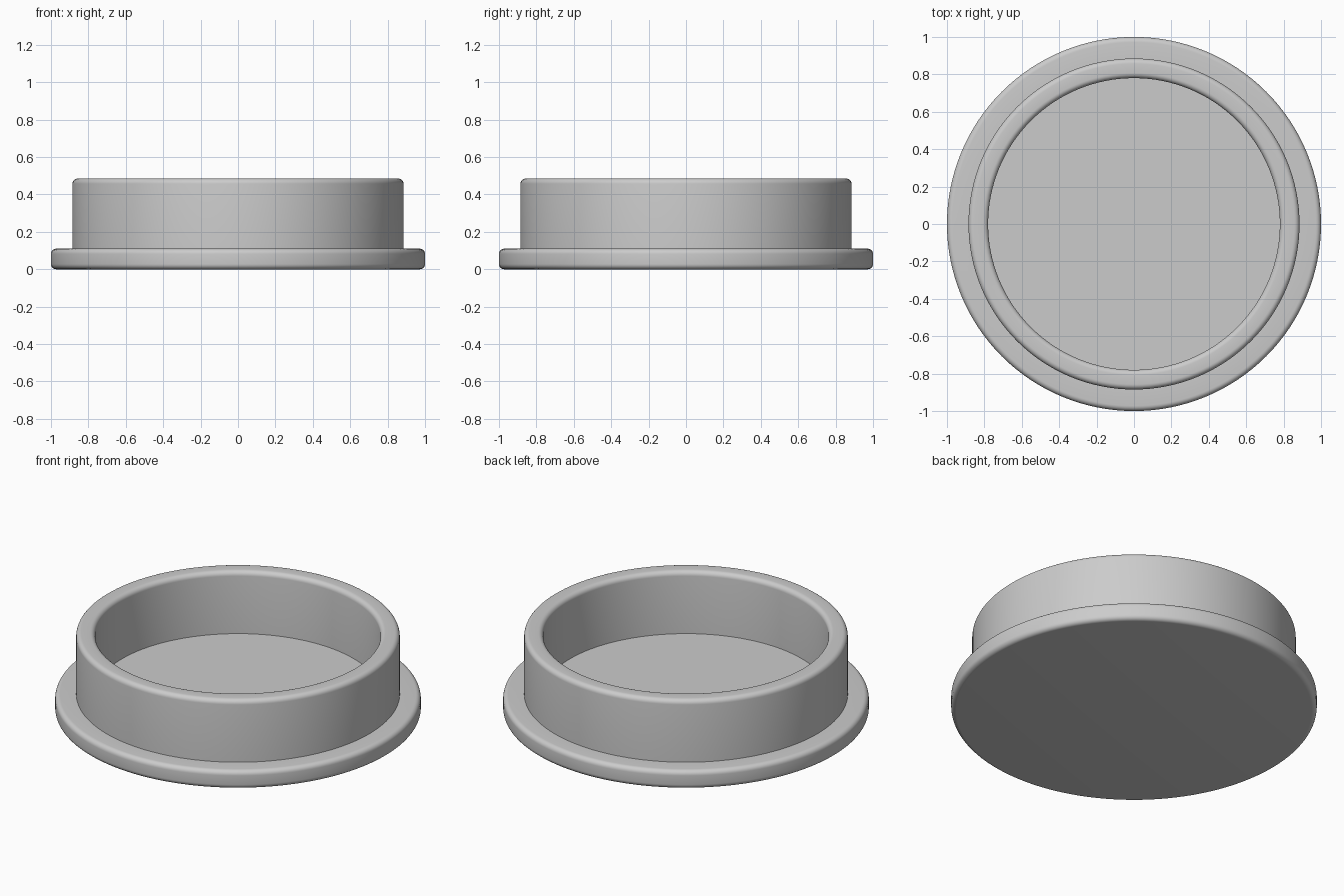
import bpy
import bmesh
import math

if "Cube" in bpy.data.objects:
    bpy.data.objects.remove(bpy.data.objects["Cube"])

SEGMENTS = 128
ROUND = 0.028

grey = bpy.data.materials.new("plain_grey")
grey.use_nodes = True
colour = (0.6, 0.6, 0.6, 1)
grey.diffuse_color = colour
grey.node_tree.nodes["Principled BSDF"].inputs["Base Color"].default_value = colour


def fillet(cx, cz, start, steps=6):
    """Quarter arc running anticlockwise from the start angle in degrees."""
    angles = [math.radians(start + 90 * i / steps) for i in range(steps + 1)]
    return [(cx + ROUND * math.cos(a), cz + ROUND * math.sin(a)) for a in angles]


def lathe(name, profile):
    """Turn a radius/height profile around z, capping the open ends."""
    bm = bmesh.new()
    rings = []
    for r, z in profile:
        rings.append([bm.verts.new((r * math.cos(t), r * math.sin(t), z))
                      for t in (2 * math.pi * i / SEGMENTS for i in range(SEGMENTS))])
    for low, high in zip(rings, rings[1:]):
        for i in range(SEGMENTS):
            j = (i + 1) % SEGMENTS
            bm.faces.new((low[i], low[j], high[j], high[i]))
    bm.faces.new(rings[0][::-1])
    bm.faces.new(rings[-1])
    bmesh.ops.recalc_face_normals(bm, faces=bm.faces)
    mesh = bpy.data.meshes.new(name)
    bm.to_mesh(mesh)
    bm.free()
    mesh.materials.append(grey)
    obj = bpy.data.objects.new(name, mesh)
    bpy.context.collection.objects.link(obj)
    bpy.ops.object.select_all(action="DESELECT")
    obj.select_set(True)
    bpy.context.view_layer.objects.active = obj
    bpy.ops.object.shade_smooth_by_angle(angle=math.radians(30))
    return obj


flange_r, flange_top = 1.0, 0.11
wall_out, wall_in, wall_top = 0.885, 0.78, 0.485

# Flanged cup in one piece: rounded flange, upright wall, then the inner floor
profile = fillet(flange_r - ROUND, ROUND, -90)
profile += fillet(flange_r - ROUND, flange_top - ROUND, 0)
profile += [(wall_out, flange_top)]
profile += fillet(wall_out - ROUND, wall_top - ROUND, 0)
profile += fillet(wall_in + ROUND, wall_top - ROUND, 90)
profile += [(wall_in, flange_top)]
lathe("flanged_cup", profile)
